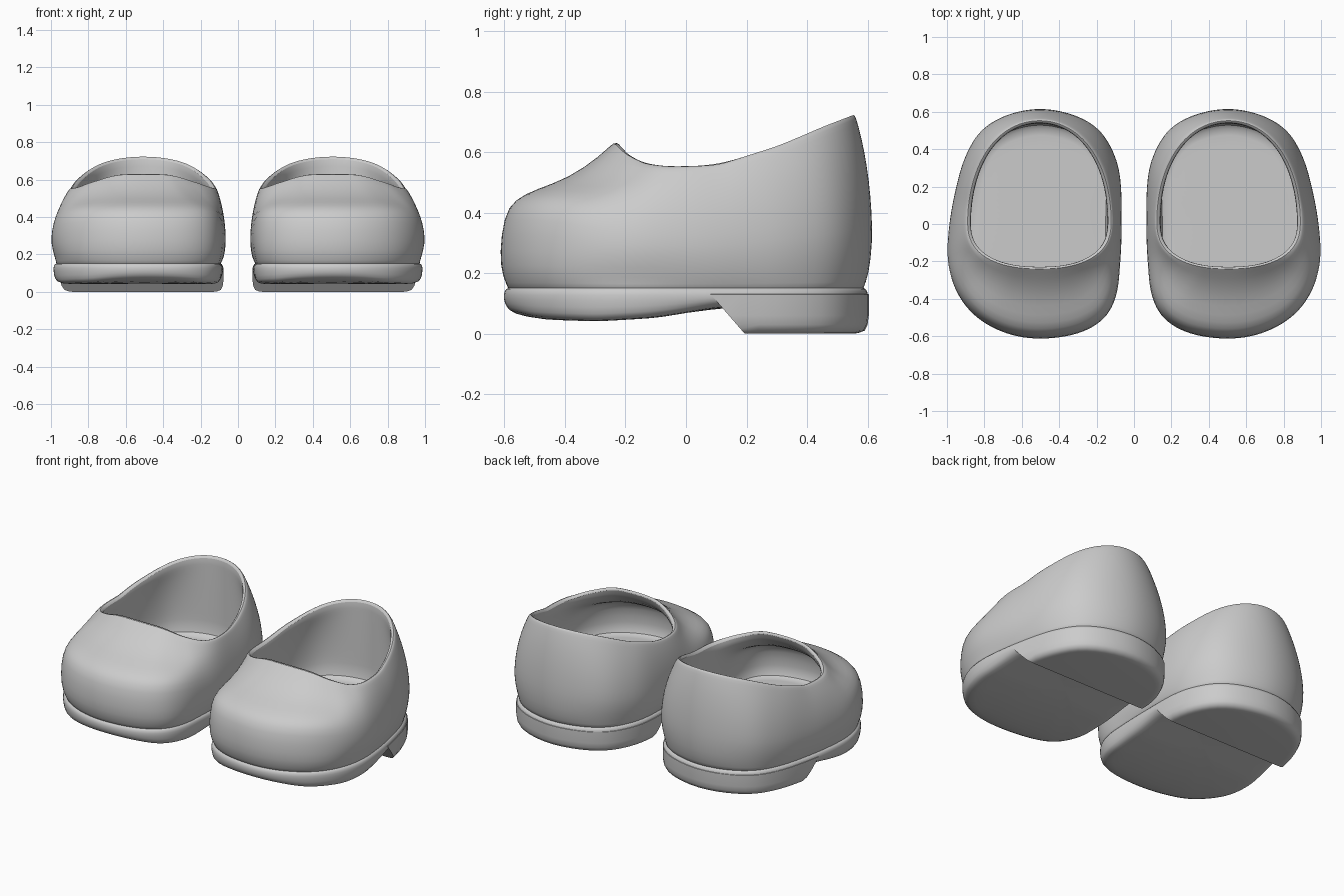
import bpy, bmesh, math
from mathutils import Vector

if "Cube" in bpy.data.objects:
    bpy.data.objects.remove(bpy.data.objects["Cube"])

C = Vector((0.505, 0.0))          # plan centre of one shoe
N_SUB = 3                         # spline samples per outline point

# Plan outline of one shoe, from the heel round by the inner side to the toe
OUTLINE = [(.5, .618), (.32, .585), (.19, .51), (.11, .39), (.07, .24), (.064, 0), (.07, -.2),
           (.09, -.38), (.16, -.51), (.3, -.59), (.5, -.618), (.68, -.59), (.84, -.505),
           (.95, -.37), (1.0, -.2), (.99, 0), (.955, .19), (.905, .36), (.82, .5), (.68, .585)]

# Upper profile (inward fraction, height fraction) at the side/heel and at the toe
SIDE = [(.2, .09), (0, .28), (.05, .45), (.18, .62), (.45, .8), (.7, .91), (.88, .98), (1, 1)]
TOE = [(.03, .09), (0, .25), (.04, .5), (.13, .61), (.33, .68), (.6, .75), (.88, .90), (1, 1)]

RIM_Z = [(-.24, .645), (-.22, .635), (-.19, .6), (-.13, .565), (-.05, .555), (.1, .56),
         (.3, .625), (.45, .69), (.55, .728)]
SOLE_Z = [(-.61, .075), (-.5, .048), (-.3, .04), (-.1, .052), (.1, .085), (.2, .09), (.6, .09)]


def lookup(table, x):
    if x <= table[0][0]:
        return table[0][1]
    for (x0, y0), (x1, y1) in zip(table, table[1:]):
        if x <= x1:
            return y0 + (y1 - y0) * (x - x0) / (x1 - x0)
    return table[-1][1]


def closed_spline(points):
    pts = [Vector(p) for p in points]
    n, out = len(pts), []
    for i in range(n):
        a, b, c, d = (pts[(i + k) % n] for k in (-1, 0, 1, 2))
        for s in range(N_SUB):
            t = s / N_SUB
            out.append(.5 * (2 * b + (c - a) * t + (2 * a - 5 * b + 4 * c - d) * t * t
                             + (3 * b - a - 3 * c + d) * t ** 3))
    return out


def inset(p, d):
    return p - (p - C).normalized() * d


def opening(p, grow):
    """Point on the foot opening in the same direction as outline point p."""
    u = (p - C).normalized()
    a = .365 + grow
    b = (.54 if u.y > 0 else .22) + grow * .7
    n = 2.1 if u.y > 0 else 2.4
    return C + u / ((abs(u.x) / a) ** n + (abs(u.y) / b) ** n) ** (1 / n)


def loft(rings):
    bm = bmesh.new()
    rows = [[bm.verts.new(p) for p in ring] for ring in rings]
    n = len(rows[0])
    for r0, r1 in zip(rows, rows[1:]):
        for i in range(n):
            j = (i + 1) % n
            bm.faces.new((r0[i], r0[j], r1[j], r1[i]))
    bm.faces.new(rows[0])
    bm.faces.new(rows[-1])
    return bm


def finish(name, bm, subdivide=True):
    bmesh.ops.recalc_face_normals(bm, faces=bm.faces)
    mesh = bpy.data.meshes.new(name)
    bm.to_mesh(mesh)
    bm.free()
    ob = bpy.data.objects.new(name, mesh)
    bpy.context.collection.objects.link(ob)
    ob.modifiers.new("pair", 'MIRROR').use_mirror_merge = False
    if subdivide:
        sub = ob.modifiers.new("smooth", 'SUBSURF')
        sub.levels = sub.render_levels = 1
    bpy.ops.object.select_all(action='DESELECT')
    ob.select_set(True)
    bpy.context.view_layer.objects.active = ob
    bpy.ops.object.shade_smooth_by_angle(angle=math.radians(45))
    return ob


outline = closed_spline(OUTLINE)


def flat_ring(d, z):
    return [inset(p, d).to_3d() + Vector((0, 0, z)) for p in outline]


def wall_ring(k, inside):
    """Row k of the outer skin or of the lining, blending side and toe profiles."""
    ring = []
    for p in outline:
        w = min(max((-.05 - p.y) / .45, 0), 1)
        w = w * w * (3 - 2 * w)
        h = SIDE[k][0] * (1 - w) + TOE[k][0] * w
        v = SIDE[k][1] * (1 - w) + TOE[k][1] * w
        rim = opening(p, 0 if inside else .022)
        top = lookup(RIM_Z, opening(p, .01).y)
        base = .23 if inside else .14
        z = base + (top - base) * v
        if inside:
            z -= .012 if k == len(SIDE) - 1 else .045
        ring.append(inset(p, .08 if inside else 0).lerp(rim, h).to_3d() + Vector((0, 0, z)))
    return ring


# Upper: outer skin, rolled rim, lining and insole
rows = range(len(SIDE))
finish("upper", loft([flat_ring(.04, .11), flat_ring(.032, .15)]
                     + [wall_ring(k, False) for k in rows]
                     + [wall_ring(k, True) for k in reversed(rows)]
                     + [flat_ring(.13, .225), flat_ring(.25, .225)]))


# Sole: welt edge and curved underside
def under_ring(d, lift, scale=1.0):
    ring = []
    for p in outline:
        q = C + (inset(p, d) - C) * scale
        ring.append((q.x, q.y, lookup(SOLE_Z, q.y) + lift))
    return ring


finish("sole", loft([flat_ring(.06, .15), flat_ring(.03, .155), flat_ring(.016, .142),
                     flat_ring(.014, .115), under_ring(.022, .018), under_ring(.045, 0)]
                    + [under_ring(.045, 0, s) for s in (.85, .6, .35, .12)]))

# Heel: full outline block cut off by the sloping heel breast
heel = loft([flat_ring(.04, .14), flat_ring(.014, .13), flat_ring(.014, .06),
             flat_ring(.018, .03), flat_ring(.028, .01), flat_ring(.05, .002), flat_ring(.07, 0)])
cut = bmesh.ops.bisect_plane(heel, geom=heel.verts[:] + heel.edges[:] + heel.faces[:],
                             plane_co=(0, .155, .045), plane_no=(0, -.75, -.65), clear_outer=True)
bmesh.ops.holes_fill(heel, edges=[e for e in heel.edges if e.is_boundary])
finish("heel", heel, subdivide=False)
